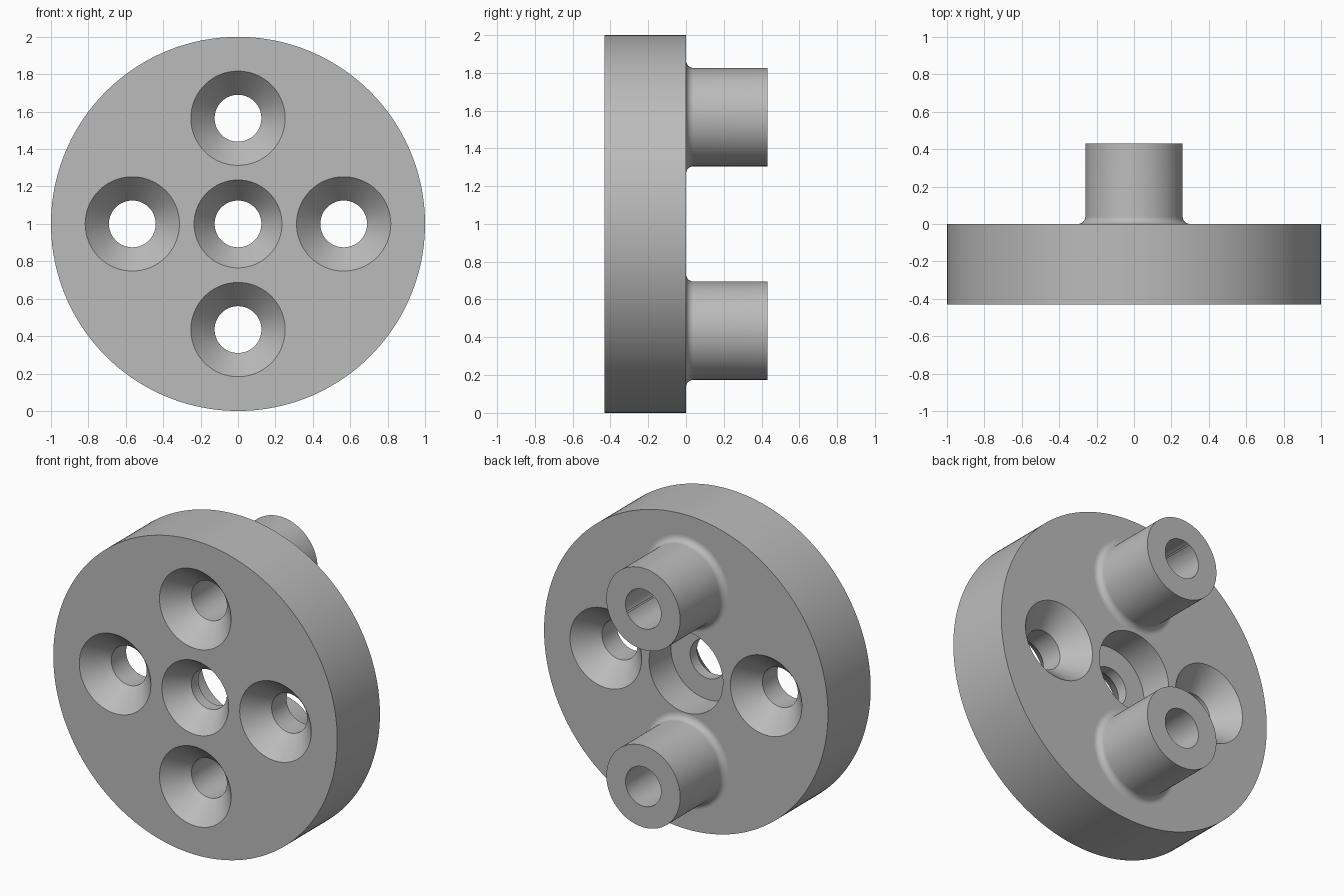
import bpy
import bmesh
from math import pi, sin, cos

cube = bpy.data.objects.get("Cube")
if cube:
    bpy.data.objects.remove(cube, do_unlink=True)

grey = bpy.data.materials.new("plain grey")
grey.use_nodes = True
grey.diffuse_color = (0.5, 0.5, 0.5, 1)
grey.node_tree.nodes["Principled BSDF"].inputs["Base Color"].default_value = grey.diffuse_color

FRONT, BACK, TIP = -0.43, 0.0, 0.43
HOLE, SINK, BOSS = 0.125, 0.252, 0.26
SINK_DEPTH, FILLET = 0.14, 0.04
OFFSET, MID = 0.565, 1.0
OVER = 0.1          # how far cutters reach past a surface


def lathe(name, profile, x=0, z=MID, steps=96):
    """Turn a (radius, y) profile about an axis parallel to y."""
    bm = bmesh.new()
    verts = [bm.verts.new((r, y, 0)) for r, y in profile]
    edges = [bm.edges.new(pair) for pair in zip(verts, verts[1:])]
    bmesh.ops.spin(bm, geom=verts + edges, cent=(0, 0, 0), axis=(0, 1, 0),
                   angle=2 * pi, steps=steps)
    bmesh.ops.remove_doubles(bm, verts=bm.verts, dist=1e-5)
    bmesh.ops.recalc_face_normals(bm, faces=bm.faces)
    mesh = bpy.data.meshes.new(name)
    bm.to_mesh(mesh)
    bm.free()
    mesh.materials.append(grey)
    obj = bpy.data.objects.new(name, mesh)
    obj.location = (x, 0, z)
    bpy.context.collection.objects.link(obj)
    return obj


def combine(target, tool, operation):
    """Apply a boolean and discard the tool object."""
    mod = target.modifiers.new("combine", 'BOOLEAN')
    mod.operation = operation
    mod.solver = 'EXACT'
    mod.object = tool
    bpy.context.view_layer.objects.active = target
    bpy.ops.object.modifier_apply(modifier=mod.name)
    bpy.data.objects.remove(tool, do_unlink=True)


def front_sink(radius):
    return [(0, FRONT - OVER), (radius, FRONT - OVER), (radius, FRONT),
            (HOLE, FRONT + SINK_DEPTH)]


# Round plate
disc = lathe("round_plate", [(0, FRONT), (1, FRONT), (1, BACK), (0, BACK)], steps=160)

# Two bosses on the back with filleted roots
root = BOSS + FILLET
fillet = [(root - FILLET * sin(a), BACK + FILLET * (1 - cos(a)))
          for a in (i * pi / 16 for i in range(9))]
boss_profile = [(0, BACK - OVER), (root, BACK - OVER)] + fillet + [(BOSS, TIP), (0, TIP)]
for side in (1, -1):
    combine(disc, lathe("boss", boss_profile, z=MID + side * OFFSET), 'UNION')

# Countersunk holes through the bosses
through = front_sink(SINK) + [(HOLE, TIP + OVER), (0, TIP + OVER)]
for side in (1, -1):
    combine(disc, lathe("boss_hole", through, z=MID + side * OFFSET), 'DIFFERENCE')

# Side holes countersunk on both faces
double = front_sink(SINK) + [(HOLE, BACK - SINK_DEPTH), (SINK, BACK),
                             (SINK, BACK + OVER), (0, BACK + OVER)]
for side in (1, -1):
    combine(disc, lathe("side_hole", double, x=side * OFFSET), 'DIFFERENCE')

# Centre hole, countersunk in front and counterbored behind
bore_floor = BACK - 0.22
centre = front_sink(0.235) + [(HOLE, bore_floor), (BOSS, bore_floor),
                              (BOSS, BACK + OVER), (0, BACK + OVER)]
combine(disc, lathe("centre_hole", centre), 'DIFFERENCE')

# Smooth round walls, flat plate faces
bpy.ops.object.select_all(action='DESELECT')
disc.select_set(True)
bpy.context.view_layer.objects.active = disc
bpy.ops.object.shade_smooth_by_angle(angle=pi / 6)
for face in disc.data.polygons:
    if abs(face.normal.y) > 0.999:
        face.use_smooth = False
